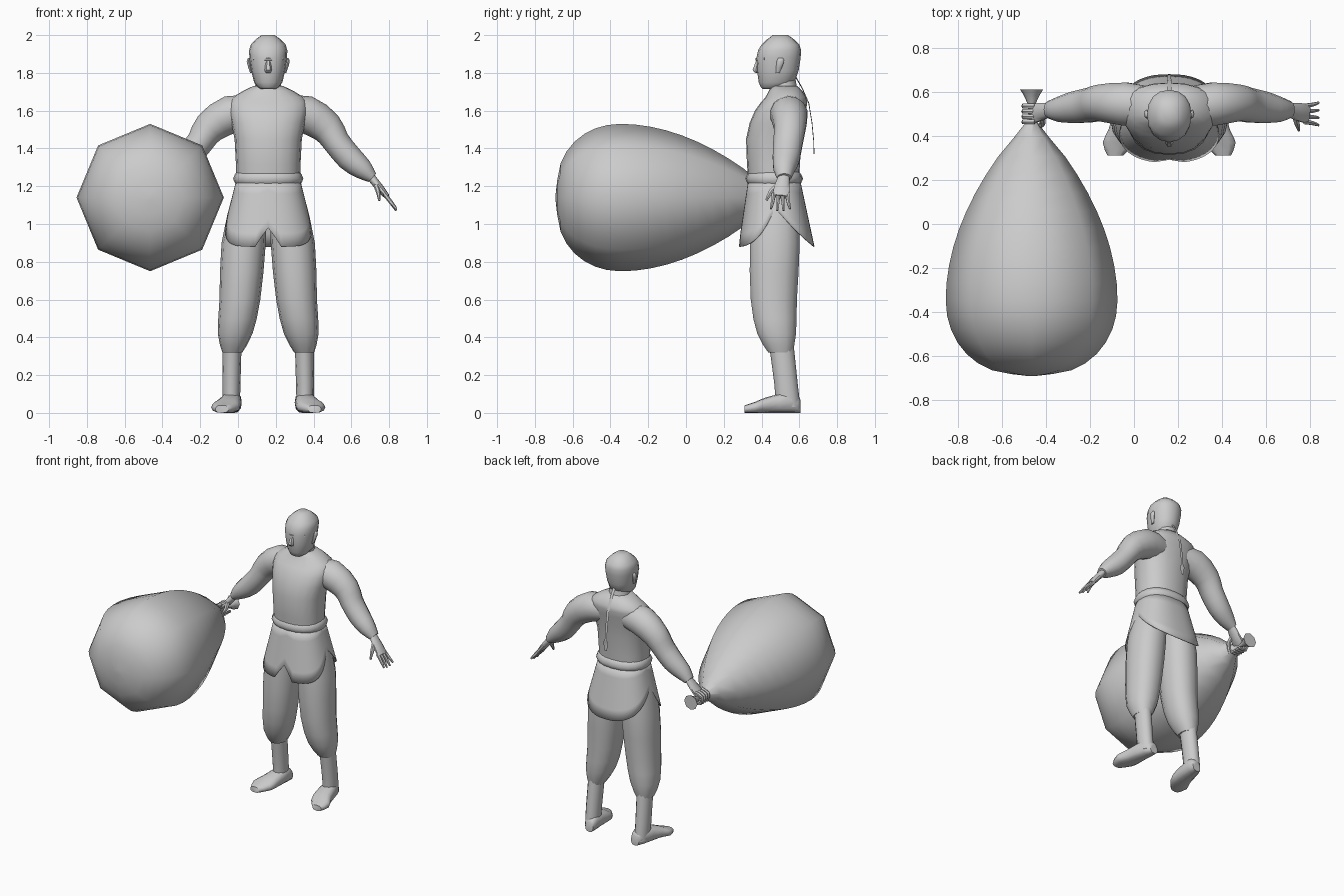
import bpy, bmesh, math
from mathutils import Vector

cube = bpy.data.objects.get("Cube")
if cube:
    bpy.data.objects.remove(cube, do_unlink=True)

X, Y, Z = Vector((1, 0, 0)), Vector((0, 1, 0)), Vector((0, 0, 1))
FIGURE = Vector((.16, .5, 0))      # ground point below the figure
SACK = Vector((-.465, 0, 1.14))    # a point on the axis of the sack
SIDES = {"left": 1, "right": -1}

grey = bpy.data.materials.new("plain_grey")
grey.use_nodes = True
grey.diffuse_color = (.6, .6, .6, 1)
shader = grey.node_tree.nodes["Principled BSDF"]
shader.inputs["Base Color"].default_value = grey.diffuse_color


def finish(name, bm, sharp):
    bmesh.ops.recalc_face_normals(bm, faces=bm.faces)
    mesh = bpy.data.meshes.new(name)
    bm.to_mesh(mesh)
    bm.free()
    mesh.materials.append(grey)
    for polygon in mesh.polygons:
        polygon.use_smooth = True
    mesh.set_sharp_from_angle(angle=math.radians(sharp))
    obj = bpy.data.objects.new(name, mesh)
    bpy.context.collection.objects.link(obj)
    return obj


def oval(turn, power):
    """Point on a squared-off unit circle."""
    c, s = math.cos(turn * math.tau), math.sin(turn * math.tau)
    return (math.copysign(abs(c) ** (2 / power), c),
            math.copysign(abs(s) ** (2 / power), s))


def bridge(bm, rows):
    for low, high in zip(rows, rows[1:]):
        for j in range(len(low)):
            bm.faces.new((low[j - 1], low[j], high[j], high[j - 1]))


def ring(x=0, y=0, z=0, wide=.01, deep=.01):
    return Vector((x, y, z, wide, deep))


def soften(rings):
    """Add a curved in-between ring to every span."""
    result = []
    last = len(rings) - 1
    for i in range(last):
        before, after = rings[max(i - 1, 0)], rings[min(i + 2, last)]
        middle = (9 * (rings[i] + rings[i + 1]) - before - after) / 16
        result += [rings[i], middle]
    return result + [rings[last]]


def loft(name, *rings, side=1, origin=FIGURE, normal=None, ref=Y,
         sides=12, power=2, sharp=50):
    """Skin oval rings along a path, or square to a fixed normal."""
    bm = bmesh.new()
    rings = soften(rings)
    points = [origin + Vector((side * r[0], r[1], r[2])) for r in rings]
    last = len(points) - 1
    rows = []
    for i, r in enumerate(rings):
        along = normal or points[min(i + 1, last)] - points[max(i - 1, 0)]
        u = ref.cross(along).normalized()
        v = along.cross(u).normalized()
        row = []
        for j in range(sides):
            a, b = oval(j / sides, power)
            row.append(bm.verts.new(points[i] + u * a * r[3] + v * b * r[4]))
        rows.append(row)
    bridge(bm, rows)
    bm.faces.new(rows[0])
    bm.faces.new(rows[-1])
    return finish(name, bm, sharp)


# Head and neck
loft("head",
     ring(y=-.05, z=1.715, wide=.04, deep=.045),
     ring(y=-.02, z=1.75, wide=.075, deep=.095),
     ring(y=-.01, z=1.88, wide=.1, deep=.117),
     ring(z=1.95, wide=.092, deep=.1),
     ring(z=2, wide=.035, deep=.04),
     normal=Z, sides=16, power=2.2)
loft("neck",
     ring(y=.03, z=1.66, wide=.09, deep=.08),
     ring(y=.02, z=1.72, wide=.07, deep=.068),
     ring(y=.01, z=1.8, wide=.066, deep=.065), normal=Z)

# Nose, brow and ears
loft("nose",
     ring(y=-.115, z=1.875),
     ring(y=-.13, z=1.815, wide=.019, deep=.02),
     ring(y=-.12, z=1.8), normal=Z, sides=6)
loft("brow",
     ring(x=-.075, y=-.08, z=1.876),
     ring(y=-.124, z=1.872),
     ring(x=.075, y=-.08, z=1.876), sides=6)
for label, side in SIDES.items():
    loft(label + "_ear",
         ring(x=.09, y=-.015, z=1.8, wide=.006),
         ring(x=.104, z=1.86, deep=.02),
         ring(x=.1, z=1.88, wide=.005), side=side, normal=Z, sides=8)

# Long flat braid with a wider tied end
loft("braid",
     ring(y=.08, z=1.78, wide=.003),
     ring(y=.15, z=1.64, wide=.002),
     ring(y=.175, z=1.45, wide=.002, deep=.008),
     ring(y=.176, z=1.43, wide=.002, deep=.018),
     ring(y=.178, z=1.37, wide=.002), ref=X, sides=4)

# Jacket and belt
loft("jacket_body",
     ring(y=-.035, z=1.2, wide=.168, deep=.132),
     ring(y=-.035, z=1.45, wide=.178, deep=.147),
     ring(z=1.6, wide=.21, deep=.135),
     ring(y=.03, z=1.67, wide=.19, deep=.11),
     ring(y=.02, z=1.73, wide=.08, deep=.07),
     normal=Z, sides=20, power=2.3)
loft("belt",
     ring(y=-.033, z=1.2, wide=.165, deep=.13),
     ring(y=-.033, z=1.24, wide=.186, deep=.153),
     ring(y=-.033, z=1.28, wide=.165, deep=.13),
     normal=Z, sides=20, power=2.3, sharp=80)


# Jacket skirt, split at the front and at both sides
def hem_height(turn):
    """Hem from the front (turn zero) round to the back (half a turn)."""
    front = turn <= .25
    toward_side = turn * 4 if front else 2 - turn * 4
    slit = max(0, .1 - turn * 3) if front else 0
    return .88 + slit + .2 * toward_side ** (4 if front else 2)


COLUMNS, LEVELS, TOP = 60, 5, 1.23
bm = bmesh.new()
rows = []
for level in range(LEVELS + 1):
    row = []
    for j in range(COLUMNS):
        turn = j / COLUMNS
        fall = (TOP - hem_height(min(turn, 1 - turn))) * level / LEVELS
        a, b = oval(turn - .25, 2.4)
        offset = Vector((a * (.17 + fall / 4),
                         b * (.138 + fall / 5.5) - .033 + fall / 30, TOP - fall))
        row.append(bm.verts.new(FIGURE + offset))
    rows.append(row)
bridge(bm, rows)
skirt = finish("jacket_skirt", bm, 50)
skirt.modifiers.new("cloth_thickness", "SOLIDIFY").thickness = .005

# Arms and legs
for label, side in SIDES.items():
    loft(label + "_sleeve",
         ring(x=.08, y=.03, z=1.59, wide=.085, deep=.09),
         ring(x=.2, y=.045, z=1.58, wide=.1, deep=.1),
         ring(x=.31, y=.05, z=1.51, wide=.087, deep=.085),
         ring(x=.36, y=.04, z=1.435, wide=.072, deep=.08),
         ring(x=.43, y=.03, z=1.35, wide=.07, deep=.073),
         ring(x=.5, y=.02, z=1.29, wide=.056, deep=.058),
         ring(x=.55, y=.02, z=1.245, wide=.03, deep=.038), side=side, sides=14)
    loft(label + "_trouser",
         ring(x=.1, y=-.03, z=1.15, wide=.09, deep=.12),
         ring(x=.13, y=-.03, z=.9, wide=.117, deep=.135),
         ring(x=.15, y=-.035, z=.6, wide=.108, deep=.125),
         ring(x=.175, y=-.02, z=.42, wide=.092, deep=.105),
         ring(x=.19, z=.32, wide=.053, deep=.066),
         side=side, normal=Z, sides=14, power=2.2)
    loft(label + "_shin",
         ring(x=.19, z=.4, wide=.05, deep=.066),
         ring(x=.195, y=.03, z=.15, wide=.048, deep=.062),
         ring(x=.195, y=.04, z=.03, wide=.045, deep=.066), side=side, normal=Z)
    loft(label + "_foot",
         ring(x=.18, y=.106, z=.035, wide=.03, deep=.035),
         ring(x=.19, y=.06, z=.055, wide=.05, deep=.055),
         ring(x=.21, y=-.07, z=.042, wide=.065, deep=.042),
         ring(x=.23, y=-.13, z=.03, wide=.072, deep=.03),
         ring(x=.245, y=-.19, z=.02, wide=.035, deep=.02),
         side=side, normal=Y, ref=Z, power=2.6)
    loft(label + "_palm",
         ring(x=.535, y=.02, z=1.26, wide=.022, deep=.03),
         ring(x=.595, y=.007, z=1.185, wide=.021, deep=.044),
         ring(x=.63, z=1.145, wide=.014, deep=.044), side=side, sides=10)

# Left hand hangs open, right hand curls round the neck of the sack
for finger in range(4):
    spread = finger - 1.5
    loft(f"left_finger_{finger}",
         ring(x=.615, y=spread * .024, z=1.16, wide=.011, deep=.012),
         ring(x=.65, y=spread * .028, z=1.115, wide=.011),
         ring(x=.678, y=spread * .034, z=1.07 + spread ** 2 * .005,
              wide=.006, deep=.006), sides=6)
    curl = [math.radians(70 + 80 * step) for step in range(4)]
    loft(f"right_finger_{finger}",
         *[ring(x=.04 * math.cos(a), y=.5 + spread * .024, z=.04 * math.sin(a),
                wide=.011, deep=.012) for a in curl], origin=SACK, sides=6)
loft("left_thumb",
     ring(x=.57, y=-.01, z=1.205, wide=.014, deep=.016),
     ring(x=.582, y=-.05, z=1.17, wide=.012, deep=.014),
     ring(x=.588, y=-.075, z=1.125, wide=.006, deep=.007), sides=6)
loft("right_thumb",
     ring(x=.58, y=-.01, z=1.2, wide=.014, deep=.016),
     ring(x=.575, y=-.045, z=1.165, wide=.013, deep=.014),
     ring(x=.6, y=-.06, z=1.11), side=-1, sides=6)

# Eight-sided sack: round base, long tapering tail and a flared tie
WIDEST, BASE, TAIL = -.35, .34, .82
sack = []
for step in range(-4, 6):
    angle = step / (4 if step < 0 else 5) * math.pi / 2
    reach = BASE * math.sin(angle) if step < 0 else TAIL * angle * 2 / math.pi
    radius = max(.02, .39 * math.cos(angle) ** .8)
    sack.append(ring(y=WIDEST + reach, wide=radius, deep=radius))
for y, radius in ((.55, .02), (.61, .052)):
    sack.append(ring(y=y, wide=radius, deep=radius))
loft("sack", *sack, origin=SACK, normal=Y, ref=Z, sides=8, sharp=60)
